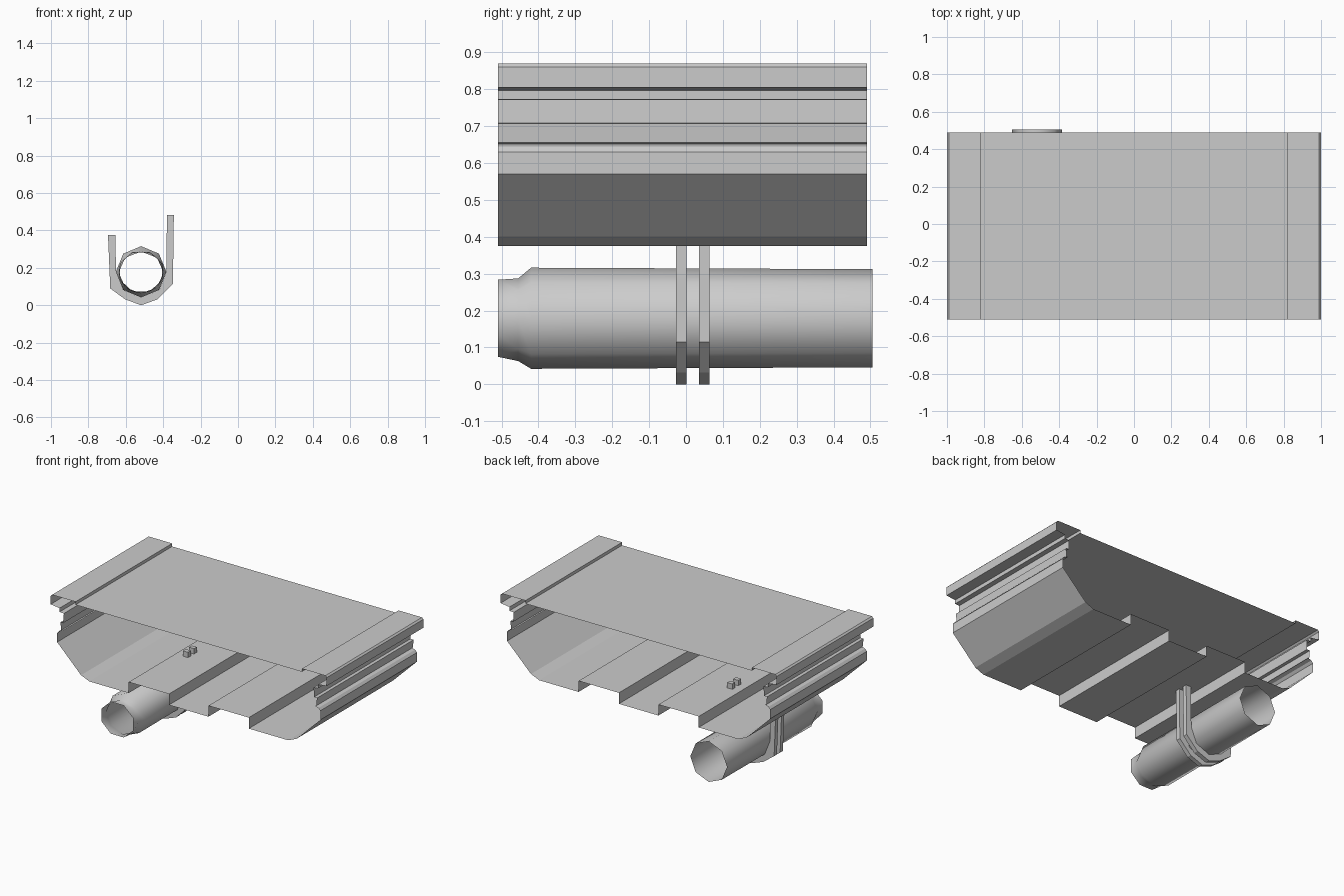
import bpy, bmesh, math

if "Cube" in bpy.data.objects:
    bpy.data.objects.remove(bpy.data.objects["Cube"])


def add_object(name, bm):
    me = bpy.data.meshes.new(name)
    bm.normal_update()
    bm.to_mesh(me)
    bm.free()
    ob = bpy.data.objects.new(name, me)
    bpy.context.collection.objects.link(ob)
    return ob


def loft(name, rings, caps=False):
    """Skin a list of closed rings of (x, y, z) points."""
    bm = bmesh.new()
    rows = [[bm.verts.new(p) for p in ring] for ring in rings]
    n = len(rows[0])
    for a, b in zip(rows, rows[1:]):
        for i in range(n):
            j = (i + 1) % n
            bm.faces.new((a[i], b[i], b[j], a[j]))
    if caps:
        bm.faces.new(rows[0])
        bm.faces.new(rows[-1][::-1])
    return add_object(name, bm)


def extrude_profile(name, profile, y0, y1, caps=False):
    return loft(name, [[(x, y, z) for x, z in profile] for y in (y0, y1)], caps)


# Platform shell: open-ended section, right half from deck down to keel
half = [
    (0.82, 0.85), (0.82, 0.87), (0.99, 0.87), (1.0, 0.86),     # deck lip
    (1.0, 0.805), (0.936, 0.797), (0.936, 0.772),              # lip underside
    (0.905, 0.77), (0.908, 0.708), (0.929, 0.707),             # side groove
    (0.924, 0.655), (0.916, 0.652), (0.94, 0.645),
    (0.953, 0.63), (0.953, 0.57), (0.78, 0.40), (0.72, 0.375), # side and bilge
    (0.435, 0.375), (0.435, 0.447), (0.143, 0.447), (0.143, 0.375),  # channel
]
section = half + [(-x, z) for x, z in reversed(half)]
extrude_profile("platform_shell", section, -0.51, 0.49)


# Open octagonal pipe with a narrowed, slightly twisted front end
def pipe_ring(y, cz, rx, rz, turn=0.0):
    return [(-0.518 + rx * math.sin(math.radians(45 * i + turn)), y,
             cz + rz * math.cos(math.radians(45 * i + turn))) for i in range(8)]


pipe = loft("pipe", [
    pipe_ring(-0.51, 0.179, 0.122, 0.113, 22.5),
    pipe_ring(-0.455, 0.175, 0.12, 0.112),
    pipe_ring(-0.42, 0.179, 0.135, 0.137),
    pipe_ring(0.505, 0.179, 0.133, 0.133),
])
bpy.context.view_layer.objects.active = pipe
pipe.select_set(True)
bpy.ops.object.shade_smooth_by_angle(angle=math.radians(50))

# Two U-shaped straps hanging the pipe from the shell
outer = [(-0.695, 0.375), (-0.683, 0.09), (-0.604, 0.032), (-0.518, 0.0),
         (-0.43, 0.032), (-0.348, 0.115), (-0.343, 0.482)]
inner = [(-0.38, 0.482), (-0.383, 0.178), (-0.422, 0.082), (-0.518, 0.042),
         (-0.614, 0.082), (-0.652, 0.178), (-0.656, 0.375)]
strap = (outer + inner)[::-1]
for i, y in enumerate((-0.027, 0.035)):
    extrude_profile(f"pipe_strap_{i + 1}", strap, y, y + 0.029, caps=True)

# Make all face directions consistent
for ob in bpy.context.collection.objects:
    bm = bmesh.new()
    bm.from_mesh(ob.data)
    bmesh.ops.recalc_face_normals(bm, faces=bm.faces)
    bm.to_mesh(ob.data)
    bm.free()
